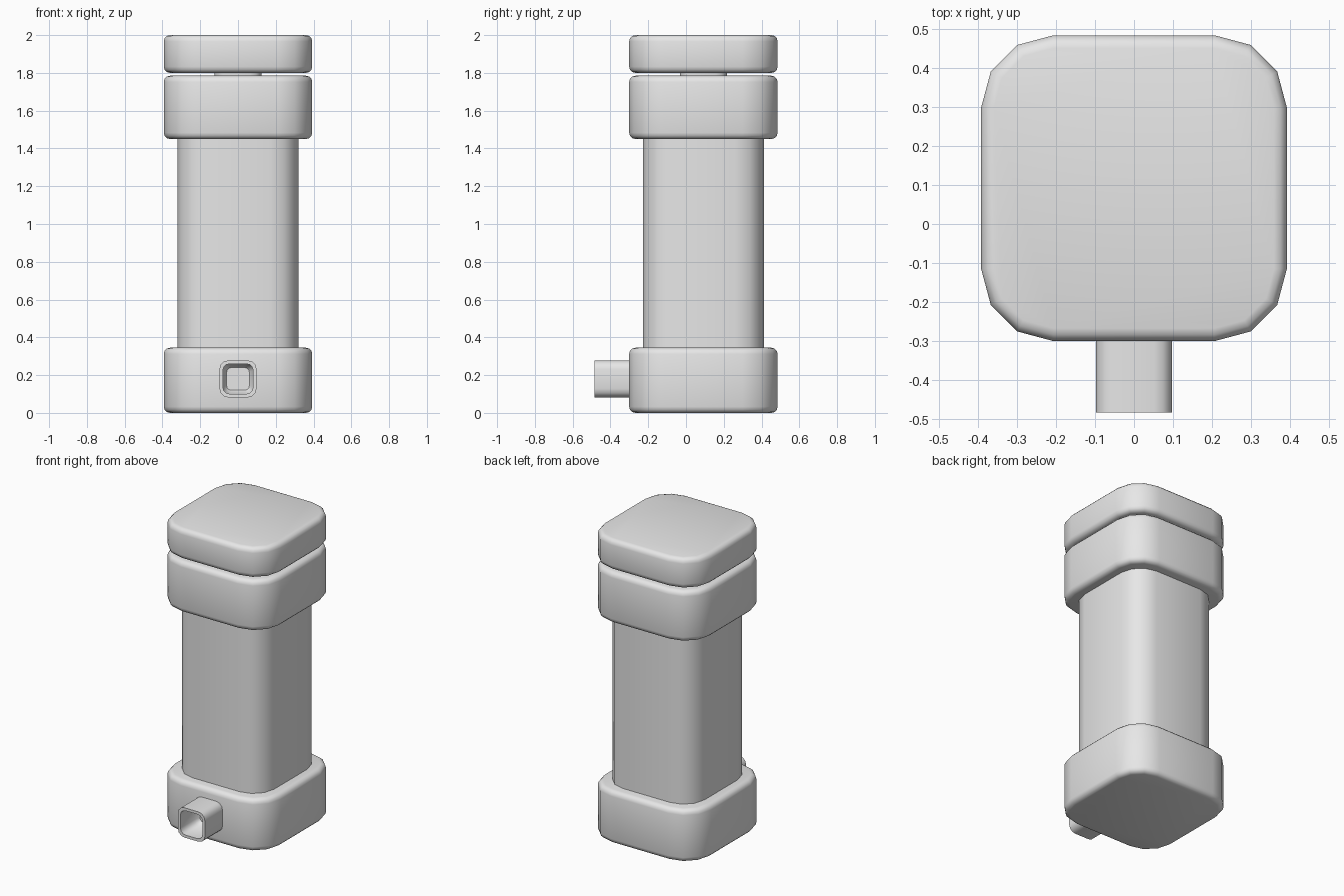
import bpy, bmesh, math

if "Cube" in bpy.data.objects:
    bpy.data.objects.remove(bpy.data.objects["Cube"])

CY = 0.092  # depth centre of the column

grey = bpy.data.materials.new("plain grey")
grey.diffuse_color = (0.8, 0.8, 0.8, 1)
grey.use_nodes = True
grey.node_tree.nodes["Principled BSDF"].inputs["Base Color"].default_value = grey.diffuse_color


def outline(half, radius, seg=3):
    """Rounded square as a list of 2D points."""
    pts = []
    for k in range(4):
        a0 = k * math.pi / 2
        sx, sy = ((1, 1), (-1, 1), (-1, -1), (1, -1))[k]
        for i in range(seg + 1):
            a = a0 + i * math.pi / 2 / seg
            pts.append((sx * (half - radius) + radius * math.cos(a),
                        sy * (half - radius) + radius * math.sin(a)))
    return pts


def loft(name, rings, place, angle=50):
    """Skin a stack of rounded squares (half, radius, height), capped at both ends."""
    bm = bmesh.new()
    loops = [[bm.verts.new(place(x, y, h)) for x, y in outline(half, rad)]
             for half, rad, h in rings]
    n = len(loops[0])
    for a, b in zip(loops, loops[1:]):
        for i in range(n):
            j = (i + 1) % n
            bm.faces.new((a[i], a[j], b[j], b[i]))
    bm.faces.new(loops[0][::-1])
    bm.faces.new(loops[-1])
    bmesh.ops.recalc_face_normals(bm, faces=bm.faces[:])
    me = bpy.data.meshes.new(name)
    bm.to_mesh(me)
    bm.free()
    ob = bpy.data.objects.new(name, me)
    bpy.context.collection.objects.link(ob)
    me.materials.append(grey)
    bpy.ops.object.select_all(action='DESELECT')
    ob.select_set(True)
    bpy.context.view_layer.objects.active = ob
    bpy.ops.object.shade_smooth_by_angle(angle=math.radians(angle))
    return ob


def upright(x, y, h):
    return (x, y + CY, h)


def forward(x, y, h):
    return (x, h, y + 0.18)


def soft_block(name, half, radius, z0, z1, b=0.033):
    """Rounded block with softened top and bottom rims."""
    steps = [(b * (1 - math.sin(t)), b * (1 - math.cos(t)))
             for t in (0, math.pi / 6, math.pi / 3, math.pi / 2)]
    low = [(half - i, radius - i, z0 + d) for i, d in steps]
    high = [(half - i, radius - i, z1 - d) for i, d in reversed(steps)]
    return loft(name, low + high, upright)


# Column and its three wide blocks
soft_block("base", 0.393, 0.186, 0.0, 0.345)
loft("column", [(0.32, 0.15, 0.3), (0.32, 0.15, 1.5)], upright)
soft_block("collar", 0.393, 0.186, 1.45, 1.785)
loft("neck", [(0.125, 0.06, 1.75), (0.125, 0.06, 1.83)], upright)
soft_block("lid", 0.393, 0.186, 1.80, 2.0)

# Hollow spout on the front of the base: outer wall, rim, inner wall, floor
loft("spout", [(0.098, 0.046, -0.27), (0.098, 0.046, -0.485),
               (0.08, 0.036, -0.485), (0.08, 0.036, -0.34),
               (0.06, 0.024, -0.31)], forward)
